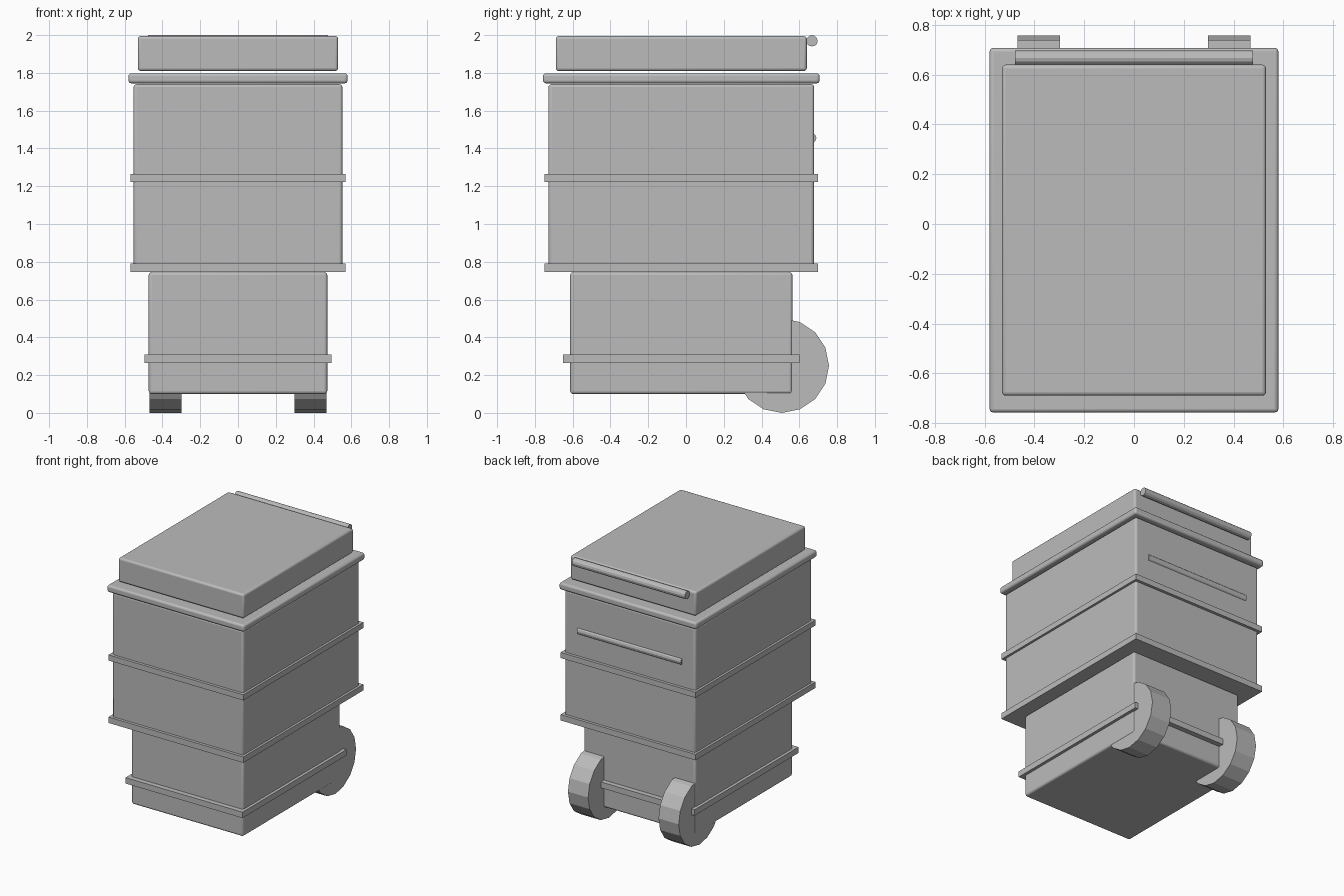
import bpy
import math

default = bpy.data.objects.get("Cube")
if default:
    bpy.data.objects.remove(default, do_unlink=True)

grey = bpy.data.materials.new("plain_grey")
grey.use_nodes = True
colour = (0.5, 0.5, 0.5, 1)
grey.diffuse_color = colour
grey.node_tree.nodes["Principled BSDF"].inputs["Base Color"].default_value = colour

BIN_Y = -0.025  # the bin sits slightly forward of its wheels


def finish(name):
    obj = bpy.context.object
    obj.name = name
    obj.data.materials.append(grey)
    return obj


def box(name, width, depth, bottom, top, bevel=0.0):
    """Box centred on the bin axis, with optionally rounded edges."""
    bpy.ops.mesh.primitive_cube_add(size=1, location=(0, BIN_Y, (bottom + top) / 2))
    obj = finish(name)
    obj.scale = (width, depth, top - bottom)
    bpy.ops.object.transform_apply(location=False, rotation=False, scale=True)
    if bevel:
        mod = obj.modifiers.new("rounded_edges", "BEVEL")
        mod.width = bevel
        mod.segments = 3
        bpy.ops.object.shade_smooth_by_angle(angle=math.radians(35))
    return obj


def rod(name, radius, length, x, y, z, sides):
    """Cylinder lying along x."""
    bpy.ops.mesh.primitive_cylinder_add(vertices=sides, radius=radius, depth=length,
                                        location=(x, y, z),
                                        rotation=(0, math.pi / 2, 0))
    return finish(name)


# Stacked body
box("lower_body", 0.945, 1.176, 0.10, 0.745, 0.015)
box("upper_body", 1.105, 1.406, 0.75, 1.74, 0.015)
box("rim", 1.16, 1.464, 1.745, 1.798, 0.015)
box("lid", 1.06, 1.329, 1.81, 1.995, 0.015)

# Reinforcing bands
box("lower_band", 0.99, 1.254, 0.265, 0.31)
box("step_band", 1.14, 1.45, 0.745, 0.79)
box("middle_band", 1.14, 1.45, 1.222, 1.265)

# Rear bars
rod("lid_handle", 0.03, 0.955, 0, 0.667, 1.97, 12)
rod("back_grip", 0.03, 0.88, 0, 0.66, 1.455, 12)

# Wheels
for side, sign in (("left", 1), ("right", -1)):
    rod(side + "_wheel", 0.25, 0.17, sign * 0.383, 0.507, 0.25, 16)
